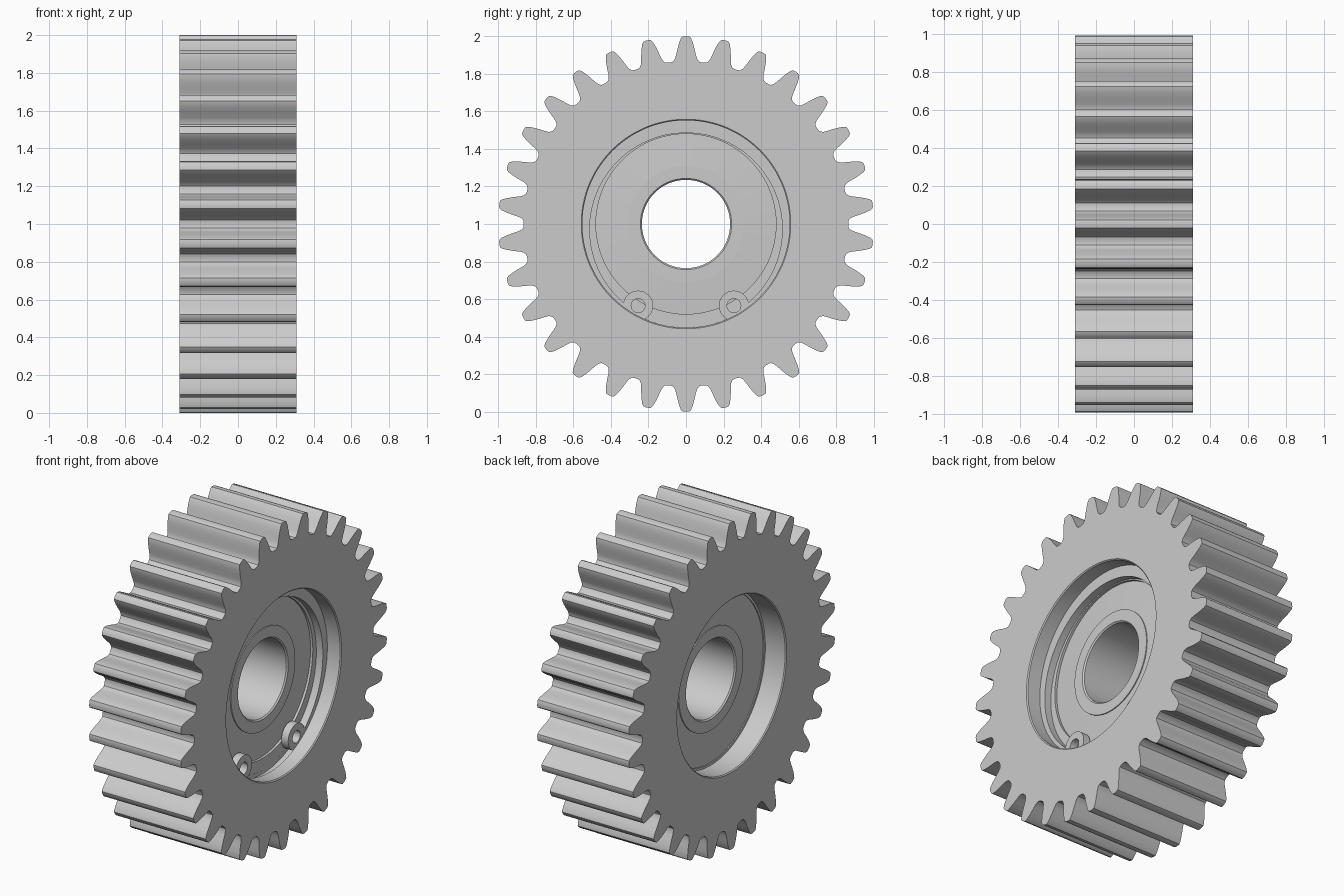
import bpy, bmesh, math
from math import sin, cos, pi, radians

if "Cube" in bpy.data.objects:
    bpy.data.objects.remove(bpy.data.objects["Cube"])

TEETH = 30
HALF = 0.31          # half width of the gear
FACE = 0.17          # bearing face distance from the middle

steel = bpy.data.materials.new("light grey steel")
steel.use_nodes = True
grey = (0.6, 0.6, 0.6, 1)
steel.diffuse_color = grey
steel.node_tree.nodes["Principled BSDF"].inputs["Base Color"].default_value = grey


def loft(name, loops, closed=True, centre=(0, 0)):
    """Skin a cycle of loops of (x, y, z) points; a non-closed loft gets end caps."""
    bm = bmesh.new()
    rows = [[bm.verts.new((x, y + centre[0], z + centre[1] + 1)) for x, y, z in l] for l in loops]
    n = len(rows[0])
    for k, a in enumerate(rows):
        b = rows[(k + 1) % len(rows)]
        for i in range(n if closed else n - 1):
            j = (i + 1) % n
            bm.faces.new((a[i], a[j], b[j], b[i]))
    if not closed:
        for i in (0, -1):
            bm.faces.new([r[i] for r in rows])
    bmesh.ops.recalc_face_normals(bm, faces=bm.faces)
    mesh = bpy.data.meshes.new(name)
    bm.to_mesh(mesh)
    bm.free()
    mesh.materials.append(steel)
    obj = bpy.data.objects.new(name, mesh)
    bpy.context.collection.objects.link(obj)
    bpy.ops.object.select_all(action='DESELECT')
    obj.select_set(True)
    bpy.context.view_layer.objects.active = obj
    bpy.ops.object.shade_smooth_by_angle(angle=radians(25))
    return obj


def circle(x, r, angles):
    return [(x, r * sin(a), r * cos(a)) for a in angles]


def even(n):
    return [2 * pi * i / n for i in range(n)]


# Gear body: half a tooth as (angle, radius) from tip to root, mirrored and repeated
half = [(0.010, 1.0), (0.022, 0.997), (0.030, 0.985), (0.040, 0.96), (0.050, 0.93),
        (0.059, 0.90), (0.068, 0.88), (0.080, 0.868), (0.094, 0.865)]
tooth = [(-a, r) for a, r in reversed(half)] + half
outline = [(a + 2 * pi * t / TEETH, r) for t in range(TEETH) for a, r in tooth]
angles = [a for a, r in outline]


def toothed(x):
    return [(x, r * sin(a), r * cos(a)) for a, r in outline]


# Wide seat with a ring groove on the right, smaller opening with a shoulder on the left
seat = [(-HALF, 0.530), (-HALF + 0.006, 0.524), (-FACE, 0.524), (-FACE, 0.552),
        (FACE, 0.552), (FACE, 0.575), (0.218, 0.575), (0.218, 0.552),
        (HALF - 0.006, 0.552), (HALF, 0.558)]
loft("gear_body", [toothed(HALF), toothed(-HALF)] + [circle(x, r, angles) for x, r in seat])

# Bearing: races with slightly sunken seals
profile = [(FACE, 0.552), (FACE, 0.48), (FACE - 0.015, 0.48), (FACE - 0.006, 0.31), (FACE, 0.31),
           (FACE, 0.243), (FACE - 0.008, 0.235), (-FACE + 0.008, 0.235), (-FACE, 0.243),
           (-FACE, 0.31), (-FACE + 0.006, 0.31), (-FACE + 0.006, 0.51), (-FACE, 0.51),
           (-FACE, 0.552)]
loft("bearing", [circle(x, r, even(96)) for x, r in profile])

# Retaining ring: open band, thickest at the top, thinning towards the lugs
LUG_Y, LUG_Z = 0.255, -0.435
end = math.atan2(LUG_Y, LUG_Z) - radians(5)
arc = [-end + 2 * end * i / 96 for i in range(97)]
inner = [(sin(a) * 0.513, cos(a) * 0.513 - 0.028) for a in arc]
X0, X1 = FACE + 0.001, 0.215
loft("retaining_ring", [circle(X1, 0.57, arc), [(X1, y, z) for y, z in inner],
                        [(X0, y, z) for y, z in inner], circle(X0, 0.57, arc)], closed=False)

# Pierced lugs at both ends of the ring
for side, name in ((-1, "front_lug"), (1, "back_lug")):
    loft(name, [circle(x, r, even(32)) for x, r in
                ((X1 + 0.002, 0.08), (X1 + 0.002, 0.037), (X0, 0.037), (X0, 0.08))],
         centre=(side * LUG_Y, LUG_Z))
